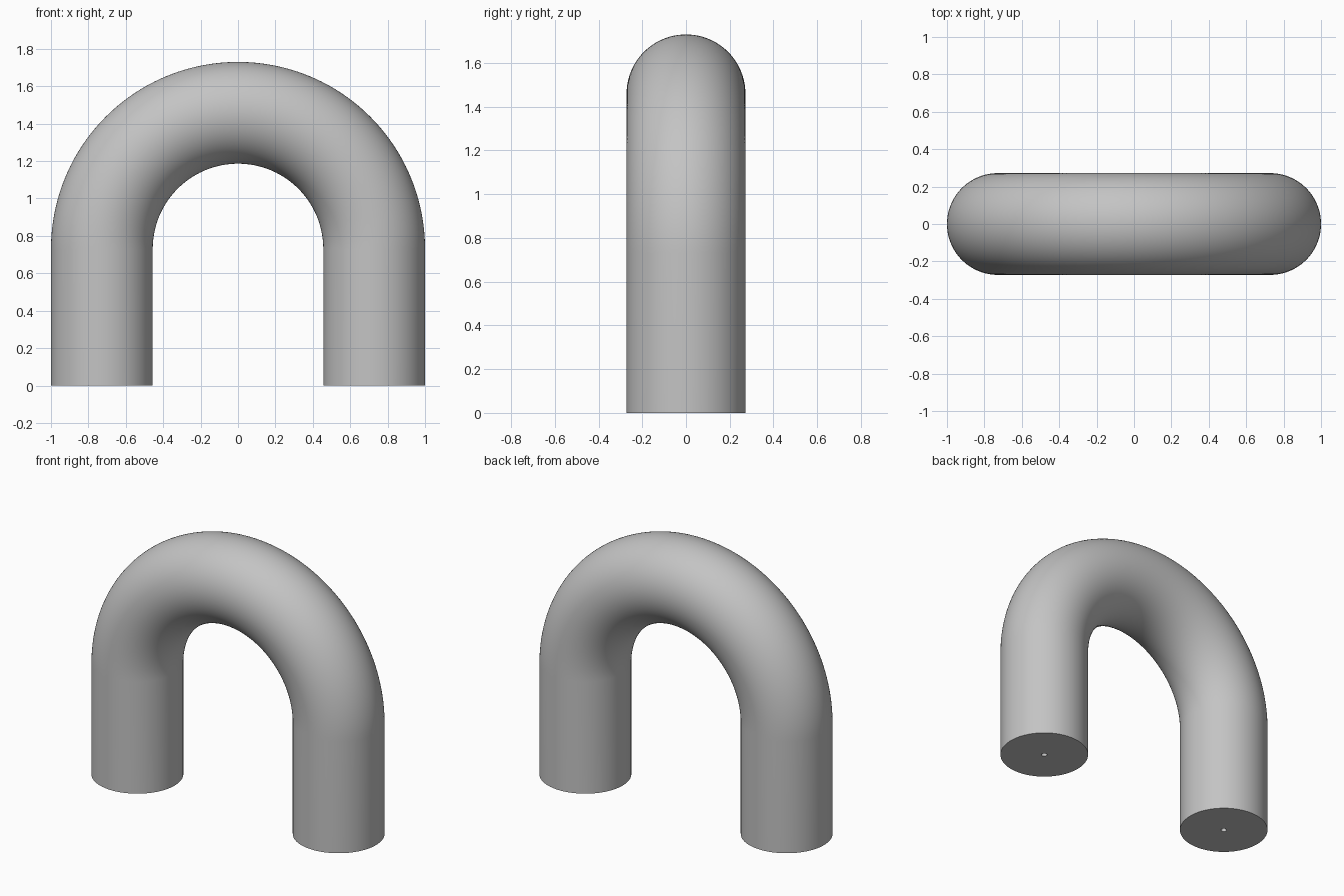
import bpy
import bmesh
from math import cos, sin, pi, radians
from mathutils import Vector

cube = bpy.data.objects.get("Cube")
if cube:
    bpy.data.objects.remove(cube, do_unlink=True)

TUBE_RADIUS = 0.272
BORE_RADIUS = 0.018
BEND_RADIUS = 1 - TUBE_RADIUS
LEG_HEIGHT = 0.73
BEND_STEPS = 96
SIDES = 96

grey = bpy.data.materials.new("plain grey")
grey.use_nodes = True
colour = (0.55, 0.55, 0.55, 1)
grey.diffuse_color = colour
grey.node_tree.nodes["Principled BSDF"].inputs["Base Color"].default_value = colour

# Path stations: centre point and outward direction, foot to foot
stations = [(Vector((BEND_RADIUS, 0, 0)), Vector((1, 0, 0)))]
for i in range(BEND_STEPS + 1):
    a = pi * i / BEND_STEPS
    out = Vector((cos(a), 0, sin(a)))
    stations.append((out * BEND_RADIUS + Vector((0, 0, LEG_HEIGHT)), out))
stations.append((Vector((-BEND_RADIUS, 0, 0)), Vector((-1, 0, 0))))

bm = bmesh.new()


def join(a, b):
    """Bridge two rings with quads."""
    for i in range(SIDES):
        j = (i + 1) % SIDES
        bm.faces.new((a[i], a[j], b[j], b[i]))


def sweep(radius):
    """Sweep a circle along the stations and return its rings."""
    rings = []
    for centre, out in stations:
        ring = []
        for k in range(SIDES):
            t = 2 * pi * k / SIDES
            offset = out * cos(t) + Vector((0, 1, 0)) * sin(t)
            ring.append(bm.verts.new(centre + offset * radius))
        rings.append(ring)
    for a, b in zip(rings, rings[1:]):
        join(a, b)
    return rings


# Outer wall, narrow bore, and the flat foot faces joining them
outer = sweep(TUBE_RADIUS)
bore = sweep(BORE_RADIUS)
for end in (0, -1):
    join(outer[end], bore[end])
bmesh.ops.recalc_face_normals(bm, faces=bm.faces)

mesh = bpy.data.meshes.new("arched_pipe")
bm.to_mesh(mesh)
bm.free()
mesh.materials.append(grey)
pipe = bpy.data.objects.new("arched_pipe", mesh)
bpy.context.collection.objects.link(pipe)

bpy.ops.object.select_all(action="DESELECT")
pipe.select_set(True)
bpy.context.view_layer.objects.active = pipe
bpy.ops.object.shade_smooth_by_angle(angle=radians(30))
